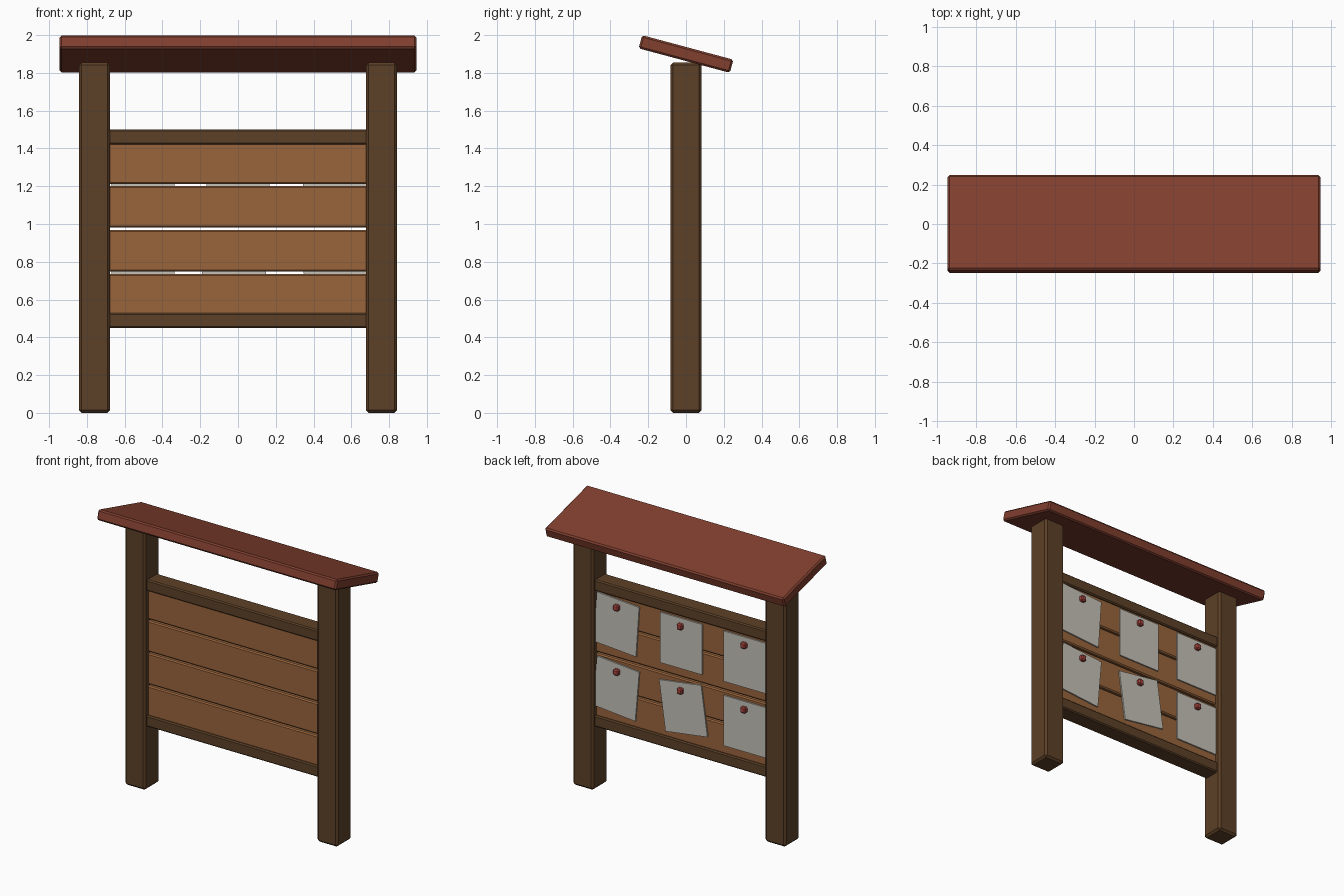
import bpy, bmesh, math

if "Cube" in bpy.data.objects:
    bpy.data.objects.remove(bpy.data.objects["Cube"])


def material(name, rgb):
    m = bpy.data.materials.new(name)
    m.diffuse_color = (*rgb, 1)
    m.use_nodes = True
    m.node_tree.nodes["Principled BSDF"].inputs["Base Color"].default_value = m.diffuse_color
    return m


POST_WOOD = material("dark_wood", (0.11, 0.052, 0.02))
PLANK_WOOD = material("light_wood", (0.32, 0.13, 0.046))
ROOF_RED = material("roof_red", (0.22, 0.05, 0.028))
PAPER = material("paper", (0.56, 0.54, 0.48))
PIN_RED = material("pin_red", (0.4, 0.06, 0.05))


def box(name, size, loc, mat, bevel=0.0, rot=(0, 0, 0)):
    """Flat-shaded box with a single-segment chamfer."""
    bm = bmesh.new()
    bmesh.ops.create_cube(bm, size=1)
    bmesh.ops.scale(bm, vec=size, verts=bm.verts)
    me = bpy.data.meshes.new(name)
    bm.to_mesh(me)
    bm.free()
    ob = bpy.data.objects.new(name, me)
    ob.location = loc
    ob.rotation_euler = rot
    me.materials.append(mat)
    bpy.context.collection.objects.link(ob)
    if bevel:
        mod = ob.modifiers.new("chamfer", 'BEVEL')
        mod.width = bevel
        mod.segments = 1
    return ob


# Posts
for side, sx in (("left", -1), ("right", 1)):
    box(f"{side}_post", (0.164, 0.164, 1.855), (sx * 0.76, 0, 0.9275), POST_WOOD, 0.014)

# Slanted roof board, high at the front
box("roof_board", (1.89, 0.5, 0.072), (0, 0, 1.9), ROOF_RED, 0.01,
    (math.radians(-15), 0, 0))

# Rails above and below the planks
for name, z in (("bottom_rail", 0.49), ("top_rail", 1.46)):
    box(name, (1.4, 0.12, 0.08), (0, 0, z), POST_WOOD, 0.008)

# Horizontal planks with narrow gaps
for i in range(4):
    box(f"plank_{i + 1}", (1.38, 0.09, 0.221), (0, 0, 0.626 + i * 0.2325), PLANK_WOOD, 0.008)

# Paper notes and pins on the back, each note with its own tilt
tilts = {0.89: (0, 8, -5), 1.35: (0, 0, -4)}
for z, row in tilts.items():
    for i, tilt in enumerate(row):
        x = (i - 1) * 0.503
        a = math.radians(tilt)
        # the note hangs from its pin, so its centre swings with the tilt
        box("paper_note", (0.335, 0.01, 0.36),
            (x - 0.125 * math.sin(a), 0.051, z - 0.125 * math.cos(a)), PAPER, 0, (0, a, 0))
        box("pin", (0.042, 0.034, 0.042), (x, 0.065, z), PIN_RED, 0.008)
